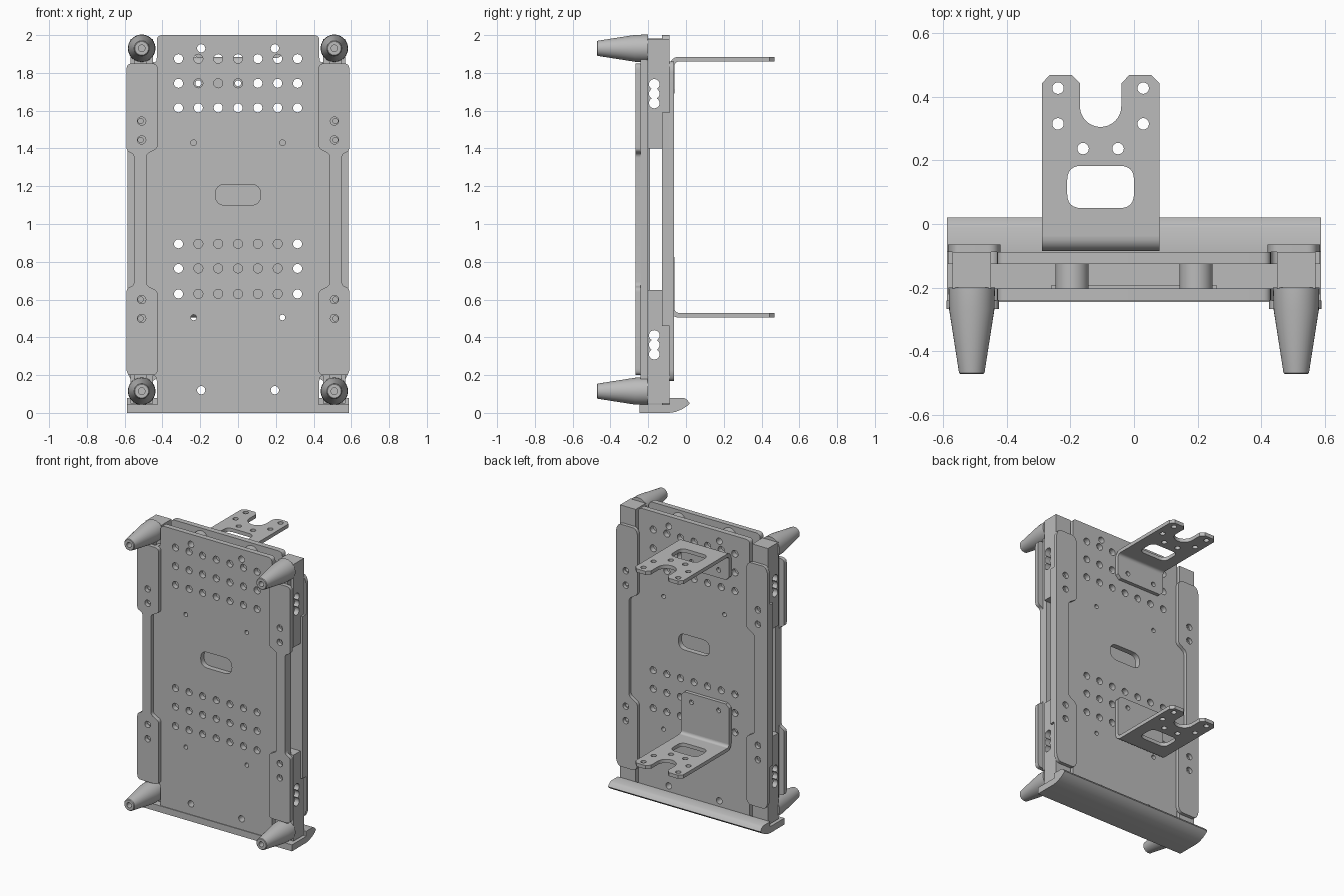
import bpy, bmesh, math
from mathutils import Matrix, Vector

cube = bpy.data.objects.get("Cube")
if cube:
    bpy.data.objects.remove(cube)

grey = bpy.data.materials.new("satin_grey")
grey.use_nodes = True
GREY = (0.5, 0.5, 0.5, 1)
grey.diffuse_color = GREY
grey.node_tree.nodes["Principled BSDF"].inputs["Base Color"].default_value = GREY

# Local (u, v, w) to world for sheets facing each axis
FRAMES = {
    "x": Matrix(((0, 0, 1), (1, 0, 0), (0, 1, 0))),
    "y": Matrix(((1, 0, 0), (0, 0, -1), (0, 1, 0))),
    "z": Matrix.Identity(3),
}


def finish(name, mesh):
    ob = bpy.data.objects.new(name, mesh)
    bpy.context.collection.objects.link(ob)
    mesh.materials.clear()
    mesh.materials.append(grey)
    bpy.ops.object.select_all(action="DESELECT")
    ob.select_set(True)
    bpy.context.view_layer.objects.active = ob
    bpy.ops.object.shade_smooth_by_angle(angle=math.radians(35))
    return ob


def slab(name, axis, a, b, outline, holes=()):
    """Sheet between a and b along axis, with an outline and cut-out loops."""
    cu = bpy.data.curves.new(name, "CURVE")
    cu.dimensions = "2D"
    cu.fill_mode = "BOTH"
    cu.extrude = abs(b - a) / 2
    for loop in [outline, *holes]:
        sp = cu.splines.new("POLY")
        sp.points.add(len(loop) - 1)
        for p, (u, v) in zip(sp.points, loop):
            p.co = (u, v, 0, 1)
        sp.use_cyclic_u = True
    tmp = bpy.data.objects.new(name + "_tmp", cu)
    bpy.context.collection.objects.link(tmp)
    bpy.context.view_layer.update()
    mesh = bpy.data.meshes.new_from_object(
        tmp.evaluated_get(bpy.context.evaluated_depsgraph_get()))
    bpy.data.objects.remove(tmp)
    offset = Vector([(a + b) / 2 if c == axis else 0 for c in "xyz"])
    mesh.transform(Matrix.Translation(offset) @ FRAMES[axis].to_4x4())
    bm = bmesh.new()
    bm.from_mesh(mesh)
    bmesh.ops.remove_doubles(bm, verts=bm.verts, dist=1e-5)
    bmesh.ops.recalc_face_normals(bm, faces=bm.faces)
    bm.to_mesh(mesh)
    bm.free()
    return finish(name, mesh)


def circle(u, v, r, n=20):
    return [(u + r * math.cos(2 * math.pi * i / n), v + r * math.sin(2 * math.pi * i / n))
            for i in range(n)]


def rounded(points, r, n=6):
    """Soften every corner of a polygon."""
    out = []
    for i, p in enumerate(points):
        p, q, s = Vector(p), Vector(points[i - 1]), Vector(points[(i + 1) % len(points)])
        a = p + (q - p).normalized() * min(r, (q - p).length * 0.49)
        b = p + (s - p).normalized() * min(r, (s - p).length * 0.49)
        for k in range(n + 1):
            t = k / n
            out.append(tuple(a * (1 - t) ** 2 + p * 2 * t * (1 - t) + b * t * t))
    return out


def rect(u0, v0, u1, v1):
    return [(u0, v0), (u1, v0), (u1, v1), (u0, v1)]


def mirror(loop, s):
    return [(u * s, v) for u, v in loop]


def stepped(w_end, w_mid, z0, z1, z2, z3):
    """Symmetric plate outline, wider in the middle band."""
    half = [(w_end, z0), (w_end, z1), (w_mid, z1), (w_mid, z2), (w_end, z2), (w_end, z3)]
    return half + [(-u, v) for u, v in reversed(half)]


def trio(v0, r=0.028, step=0.05, n=36):
    """Outline of three overlapping holes in a column."""
    right = []
    for i in range(n + 1):
        v = v0 - step - r + (2 * step + 2 * r) * i / n
        w = max(math.sqrt(max(0, r * r - (v - v0 - k * step) ** 2)) for k in (-1, 0, 1))
        right.append((w, v))
    left = [(-w, v) for w, v in reversed(right[1:-1])]
    return [(-0.168 + w, v) for w, v in right + left]


# Main perforated plates
holes = [circle(-0.315 + 0.105 * i, z, 0.024)
         for i in range(7) for z in (1.875, 1.745, 1.615, 0.895, 0.765, 0.63)]
holes += [circle(s * 0.195, z, 0.022) for s in (-1, 1) for z in (1.93, 0.12)]
holes += [circle(s * 0.235, z, 0.015) for s in (-1, 1) for z in (1.43, 0.505)]
holes.append(rounded(rect(-0.12, 1.1, 0.12, 1.21), 0.054))
slab("front_plate", "y", -0.24, -0.203,
     rounded(stepped(0.43, 0.485, 0.03, 0.2, 1.85, 2), 0.03), holes)
slab("back_plate", "y", -0.126, -0.088,
     rounded(stepped(0.43, 0.49, 0.03, 0.46, 1.59, 2), 0.03), holes)
slab("inner_sheet", "y", -0.203, -0.191, rect(-0.26, 0.54, 0.26, 1.5))

# Hollow spacers joining the plates
for s in (-1, 1):
    for z in (1.93, 0.12):
        slab("spacer", "y", -0.203, -0.126, circle(s * 0.195, z, 0.052, 32),
             [circle(s * 0.195, z, 0.022)])

# Side rails, covers and corner posts
cover = [(0.44, 0.2), (0.575, 0.2), (0.59, 0.215), (0.59, 0.66), (0.55, 0.675),
         (0.55, 1.37), (0.59, 1.385), (0.59, 1.835), (0.575, 1.85), (0.44, 1.85),
         (0.425, 1.835), (0.425, 1.4), (0.485, 1.37), (0.485, 0.675), (0.425, 0.645),
         (0.425, 0.215)]
back_cover = [(0.44, 0.17), (0.565, 0.17), (0.585, 0.21), (0.585, 1.82), (0.565, 1.86),
              (0.44, 1.86), (0.42, 1.83), (0.42, 1.4), (0.485, 1.36), (0.485, 0.68),
              (0.42, 0.64), (0.42, 0.2)]
for s, side in ((1, "left"), (-1, "right")):
    screws = [circle(s * 0.51, z, 0.022) for z in (1.545, 1.445, 0.6, 0.5)]
    bores = [circle(s * 0.515, z, 0.014) for z in (1.545, 1.445, 0.6, 0.5)]
    slab(side + "_front_cover", "y", -0.268, -0.24, mirror(rounded(cover, 0.02), s), screws)
    slab(side + "_front_rail", "y", -0.24, -0.203, mirror(rect(0.485, 0.18, 0.55, 1.87), s), bores)
    slab(side + "_back_cover", "y", -0.088, -0.064, mirror(rounded(back_cover, 0.02), s), screws)
    slab(side + "_back_rail", "y", -0.126, -0.088, mirror(rect(0.49, 0.46, 0.585, 1.59), s), bores)
    for low, high, inner, outer, mid in ((1.4, 1.98, 1.59, 1.98, 1.69),
                                         (0.65, 0.05, 0.46, 0.05, 0.36)):
        post = [(-0.203, low), (-0.126, low), (-0.126, inner), (-0.088, inner),
                (-0.088, outer), (-0.203, high)]
        slab(side + "_post", "x", s * 0.45, s * 0.57, post, [trio(mid)])


# Tapered feet with a bored tip
def foot(name, x, z):
    bm = bmesh.new()
    prof = [(0, -0.2), (0.073, -0.2), (0.071, -0.27), (0.04, -0.468), (0.036, -0.472),
            (0.018, -0.472), (0.018, -0.4), (0, -0.4)]
    vs = [bm.verts.new((x + r, y, z)) for r, y in prof]
    es = [bm.edges.new(p) for p in zip(vs, vs[1:])]
    bmesh.ops.spin(bm, geom=vs + es, cent=(x, 0, z), axis=(0, 1, 0),
                   angle=2 * math.pi, steps=36)
    bmesh.ops.remove_doubles(bm, verts=bm.verts, dist=1e-5)
    bmesh.ops.recalc_face_normals(bm, faces=bm.faces)
    mesh = bpy.data.meshes.new(name)
    bm.to_mesh(mesh)
    bm.free()
    finish(name, mesh)


for x in (-0.51, 0.51):
    for z in (1.93, 0.115):
        foot("foot", x, z)

# Bottom skid with a curved rear lip
skid = [(-0.245, 0), (-0.09, 0), (-0.055, 0.005), (-0.02, 0.02), (0.005, 0.036),
        (0.02, 0.05), (0.005, 0.07), (-0.012, 0.08), (-0.088, 0.08), (-0.088, 0.045),
        (-0.245, 0.045)]
slab("bottom_skid", "x", -0.588, 0.588, skid)

# Angle brackets with forked shelves
X0, X1, MID = -0.29, 0.08, -0.105
fork = [(MID + 0.065 * math.cos(math.pi * i / 16), 0.37 - 0.065 * math.sin(math.pi * i / 16))
        for i in range(17)]
shelf = [(X0, -0.04), (X1, -0.04), (X1, 0.442), (X1 - 0.025, 0.468), (-0.015, 0.468),
         (-0.04, 0.442)] + fork + [(-0.17, 0.442), (-0.195, 0.468), (X0 + 0.025, 0.468),
                                   (X0, 0.442)]
shelf_holes = [circle(MID + s * 0.134, y, 0.018) for s in (-1, 1) for y in (0.427, 0.315)]
shelf_holes += [circle(MID + s * 0.055, 0.237, 0.018) for s in (-1, 1)]
shelf_holes.append(rounded(rect(-0.21, 0.05, 0, 0.183), 0.045))
for name, corner, d, end, screw in (("upper", 1.885, -1, 1.69, 1.745),
                                    ("lower", 0.505, 1, 0.825, 0.765)):
    slab(name + "_shelf", "z", corner, corner + d * 0.025, shelf, shelf_holes)
    arc = [math.pi + math.pi / 2 * i / 8 for i in range(9)]
    bend = [(-0.04 + r * math.cos(t), corner + d * (0.045 + r * math.sin(t)))
            for r, ts in ((0.045, arc), (0.02, arc[::-1])) for t in ts]
    slab(name + "_bend", "x", X0, X1, bend)
    flange = [(X0, corner + d * 0.045), (X1, corner + d * 0.045), (X1, end - d * 0.025),
              (X1 - 0.025, end), (X0 + 0.025, end), (X0, end - d * 0.025)]
    slab(name + "_flange", "y", -0.085, -0.06, flange,
         [circle(x, screw, 0.016) for x in (-0.21, 0)])
